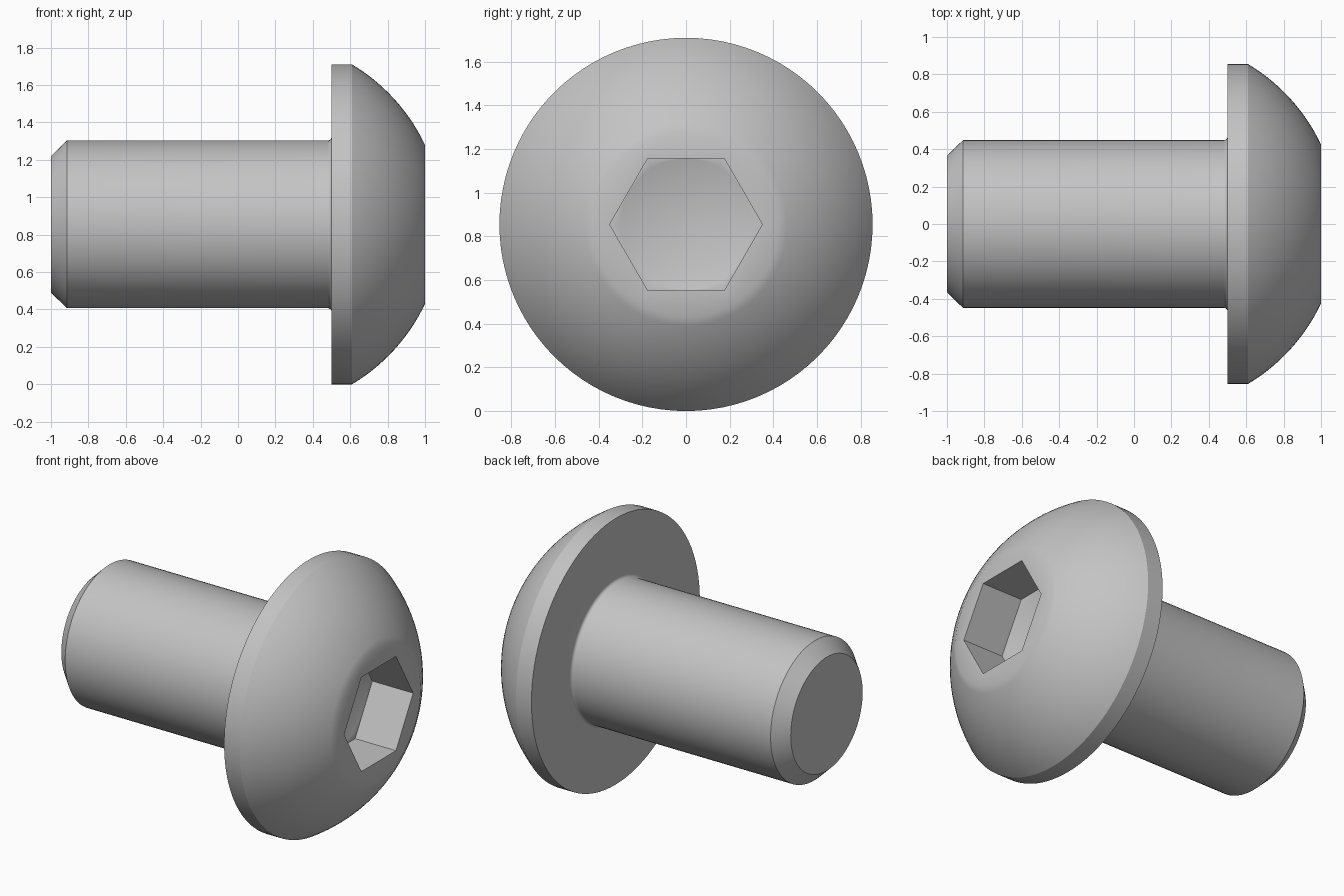
import bpy
import bmesh
import math

cube = bpy.data.objects.get("Cube")
if cube:
    bpy.data.objects.remove(cube, do_unlink=True)

SIDES = 96            # multiple of six, so the socket corners are exact
HEAD_R = 0.855
SHANK_R = 0.448
FACE_R = 0.425        # flat ring round the socket
SOCKET_R = 0.303      # half the width across the flats
SOCKET_X = 0.71


def arc(cx, cr, radius, start, end, steps):
    """Points (x, r) on a circular arc, angles measured from the x axis."""
    return [(cx + radius * math.cos(a), cr + radius * math.sin(a))
            for a in (start + (end - start) * i / steps for i in range(steps + 1))]


def round_ring(x, r):
    return lambda a: (x, r * math.cos(a), r * math.sin(a))


def hex_ring(x, flat):
    def point(a):
        off = (a % (math.pi / 3)) - math.pi / 6
        r = flat / math.cos(off)
        return (x, r * math.cos(a), r * math.sin(a))
    return point


def lathe(name, rings, start_x, end_x, material):
    """Join rings along x; close each end on a centre point."""
    bm = bmesh.new()
    angles = [math.tau * i / SIDES for i in range(SIDES)]
    rows = [[bm.verts.new(ring(a)) for a in angles] for ring in rings]
    for low, high in zip(rows, rows[1:]):
        for i in range(SIDES):
            j = (i + 1) % SIDES
            bm.faces.new((low[i], low[j], high[j], high[i]))
    for row, x in ((rows[0], start_x), (rows[-1], end_x)):
        tip = bm.verts.new((x, 0, 0))
        for i in range(SIDES):
            bm.faces.new((row[i], row[(i + 1) % SIDES], tip))
    bmesh.ops.recalc_face_normals(bm, faces=bm.faces)
    mesh = bpy.data.meshes.new(name)
    bm.to_mesh(mesh)
    bm.free()
    mesh.materials.append(material)
    obj = bpy.data.objects.new(name, mesh)
    bpy.context.collection.objects.link(obj)
    obj.location.z = HEAD_R
    bpy.ops.object.select_all(action="DESELECT")
    obj.select_set(True)
    bpy.context.view_layer.objects.active = obj
    bpy.ops.object.shade_smooth_by_angle(angle=math.radians(32))
    return obj


steel = bpy.data.materials.new("grey steel")
steel.use_nodes = True
color = (0.55, 0.55, 0.55, 1)
steel.diffuse_color = color
steel.node_tree.nodes["Principled BSDF"].inputs["Base Color"].default_value = color

# Shank: chamfered tip, straight body, small fillet under the head
profile = [(-1, 0.365), (-0.915, SHANK_R)]
profile += arc(0.48, SHANK_R + 0.02, 0.02, -math.pi / 2, 0, 5)

# Head: flat underside, straight rim, domed top
DOME_X, DOME_R = 0.099, 0.996
profile += [(0.5, HEAD_R)]
profile += arc(DOME_X, 0, DOME_R, math.asin(HEAD_R / DOME_R),
               math.asin(FACE_R / DOME_R), 14)
rings = [round_ring(x, r) for x, r in profile]

# Hex socket with a drilled conical bottom
rings += [hex_ring(1, SOCKET_R), hex_ring(SOCKET_X, SOCKET_R),
          round_ring(SOCKET_X, SOCKET_R - 0.002)]
lathe("button_head_bolt", rings, -1, SOCKET_X - 0.175, steel)
